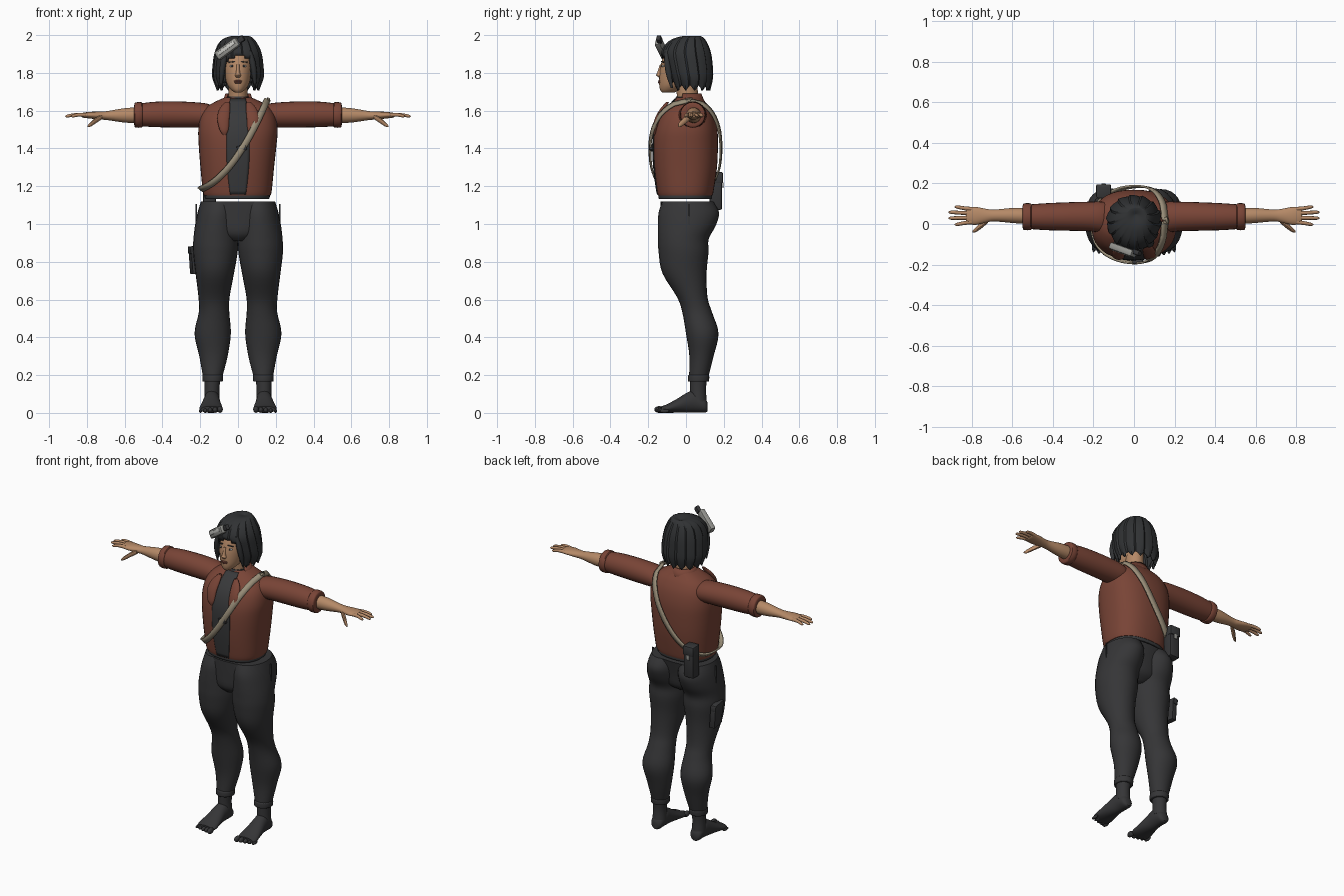
import bpy, bmesh, math
from mathutils import Vector, Matrix, Euler

if "Cube" in bpy.data.objects:
    bpy.data.objects.remove(bpy.data.objects["Cube"])


def material(name, r, g, b):
    m = bpy.data.materials.new(name)
    m.use_nodes = True
    m.diffuse_color = (r, g, b, 1)
    bsdf = next(n for n in m.node_tree.nodes if n.type == "BSDF_PRINCIPLED")
    bsdf.inputs["Base Color"].default_value = (r, g, b, 1)
    return m


SKIN = material("skin tan", .46, .25, .135)
JACKET = material("jacket rust", .19, .058, .037)
CLOTH = material("trouser charcoal", .036, .036, .038)
HAIR = material("hair black", .030, .032, .034)
SHIRT = material("shirt grey", .040, .041, .043)
STRAP = material("strap khaki", .32, .27, .19)
METAL = material("goggle grey", .30, .30, .28)
LIPS = material("lip brown", .20, .07, .05)
WHITE = material("eye white", .6, .6, .57)


def make(name, bm, mat, mirror=False, angle=40, thick=0):
    """Turn a bmesh in world coordinates into a finished object."""
    bmesh.ops.recalc_face_normals(bm, faces=bm.faces)
    mesh = bpy.data.meshes.new(name)
    bm.to_mesh(mesh)
    bm.free()
    mesh.materials.append(mat)
    ob = bpy.data.objects.new(name, mesh)
    bpy.context.collection.objects.link(ob)
    bpy.ops.object.select_all(action="DESELECT")
    ob.select_set(True)
    bpy.context.view_layer.objects.active = ob
    bpy.ops.object.shade_smooth_by_angle(angle=math.radians(angle))
    if thick:
        ob.modifiers.new("thickness", "SOLIDIFY").thickness = thick
    if mirror:
        ob.modifiers.new("mirror", "MIRROR").use_mirror_merge = False
    return ob


def smooth(rings, k=4):
    """Catmull-Rom interpolation between cross-sections."""
    out = []
    for i in range(len(rings) - 1):
        q = [rings[max(0, min(len(rings) - 1, i + d))] for d in (-1, 0, 1, 2)]
        for s in range(k):
            t = s / k
            out.append([.5 * (2 * b + (c - a) * t + (2 * a - 5 * b + 4 * c - d) * t * t
                              + (3 * b - a - 3 * c + d) * t ** 3) for a, b, c, d in zip(*q)])
    return out + [list(rings[-1])]


def power(v, p):
    return math.copysign(abs(v) ** (2 / p), v)


def grid(rows, closed=False):
    bm = bmesh.new()
    vs = [[bm.verts.new(p) for p in row] for row in rows]
    for a, b in zip(vs, vs[1:]):
        n = len(a)
        for j in range(n if closed else n - 1):
            bm.faces.new((a[j], a[(j + 1) % n], b[(j + 1) % n], b[j]))
    return bm, vs


def loft(name, mat, axis, rings, mirror=False, n=24, p=2, k=4, angle=40):
    """Skin ellipses (position, centre a, centre b, radius a, radius b) along an axis."""
    rows = []
    for t, a, b, ra, rb in smooth(rings, k):
        row = []
        for j in range(n):
            w = math.tau * j / n
            u, v = a + ra * power(math.cos(w), p), b + rb * power(math.sin(w), p)
            row.append({"x": (t, u, v), "y": (u, t, v), "z": (u, v, t)}[axis])
        rows.append(row)
    bm, vs = grid(rows, True)
    bm.faces.new(vs[0])
    bm.faces.new(vs[-1])
    return make(name, bm, mat, mirror, angle)


def box(name, mat, loc, size, rot=(0, 0, 0), bevel=.006, mirror=False):
    bm = bmesh.new()
    bmesh.ops.create_cube(bm, size=1)
    bmesh.ops.scale(bm, vec=size, verts=bm.verts)
    if bevel:
        bmesh.ops.bevel(bm, geom=bm.edges[:], offset=bevel, segments=2, affect="EDGES", profile=.5)
    bm.transform(Matrix.Translation(loc) @ Euler(rot).to_matrix().to_4x4())
    return make(name, bm, mat, mirror)


def ball(name, mat, loc, size, mirror=False):
    bm = bmesh.new()
    bmesh.ops.create_uvsphere(bm, u_segments=14, v_segments=8, radius=1)
    bm.transform(Matrix.Translation(loc) @ Matrix.Diagonal((*size, 1)))
    return make(name, bm, mat, mirror, 80)


# Trousers: two full legs joined by a pelvis
loft("trouser_leg", CLOTH, "z", [
    (1.12, .098, .01, .098, .135), (1.06, .107, .015, .107, .16), (.99, .114, .004, .114, .153),
    (.92, .118, -.014, .118, .134), (.85, .12, -.013, .118, .132), (.74, .123, -.008, .102, .117),
    (.61, .127, .034, .082, .080), (.53, .127, .060, .081, .079), (.42, .134, .086, .096, .086),
    (.3, .13, .082, .075, .064), (.19, .134, .067, .051, .051)], True)
loft("trouser_pelvis", CLOTH, "z", [(.91, 0, -.02, .05, .08), (.95, 0, -.012, .13, .12),
     (1.03, 0, -.005, .19, .13), (1.12, 0, .005, .192, .14)], p=2.4)
loft("trouser_cuff", CLOTH, "z", [(.165, .134, .066, .05, .052), (.17, .134, .066, .054, .056),
     (.195, .134, .067, .055, .056), (.202, .134, .067, .05, .05)], True)
box("pocket_slit", HAIR, (.222, .015, 1.03), (.008, .006, .15), bevel=0, mirror=True)

# Feet with toes
loft("ankle", CLOTH, "z", [(.06, .138, .066, .042, .044), (.12, .138, .064, .039, .042),
     (.18, .136, .066, .043, .044)], True)
loft("foot", CLOTH, "y", [(.115, .138, .03, .018, .022), (.10, .138, .04, .036, .038),
     (.05, .138, .06, .042, .058), (.01, .14, .055, .045, .054), (-.05, .142, .037, .055, .036),
     (-.1, .143, .023, .062, .023), (-.13, .143, .018, .055, .017)], True)
for i in range(5):
    r = .018 - .002 * i
    ball(f"toe_{i + 1}", CLOTH, (.095 + .026 * i, -.142 + .007 * i, r), (r * .85, .026, r), True)

# Jacket body, sampled again below for everything that lies on it
TORSO = [(1.15, -.004, -.004, .176, .144), (1.18, -.004, -.004, .183, .151),
         (1.3, -.004, -.003, .195, .167), (1.42, -.002, -.003, .206, .172),
         (1.5, 0, 0, .21, .166), (1.57, 0, .005, .198, .145), (1.62, 0, .012, .165, .112),
         (1.65, 0, .015, .115, .083), (1.67, 0, .015, .07, .066)]
SECTIONS = smooth(TORSO)
loft("jacket_body", JACKET, "z", TORSO, n=40, p=2.4)


def surface_y(x, z, side):
    z = max(SECTIONS[0][0], min(SECTIONS[-1][0], z))
    a, b = next(s for s in zip(SECTIONS, SECTIONS[1:]) if z <= s[1][0])
    f = (z - a[0]) / (b[0] - a[0])
    _, cx, cy, rx, ry = [u + (v - u) * f for u, v in zip(a, b)]
    return cy + side * ry * max(0, 1 - abs((x - cx) / rx) ** 2.4) ** (1 / 2.4)


# Shirt showing in the open front, and its hem
panel = []
for i in range(25):
    z = 1.155 + .51 * i / 24
    half = .042 + .02 * math.sin(math.pi * i / 24)
    panel.append([(half * s / 4, surface_y(half * s / 4, z, -1) - .004, z) for s in range(-4, 5)])
make("shirt_front", grid(panel)[0], SHIRT, thick=.004)
loft("shirt_hem", SHIRT, "z", [(1.132, -.004, -.004, .168, .138), (1.14, -.004, -.004, .172, .142),
     (1.165, -.004, -.004, .172, .142)], p=2.4, n=40)
loft("shirt_collar", SHIRT, "z", [(1.63, 0, .0, .062, .07), (1.675, 0, .008, .056, .06)])

# Collar and lapels
collar = [[(.078 * r * math.sin(w), .015 + .078 * r * math.cos(w), z)
           for w in [math.radians(-120 + 10 * i) for i in range(25)]]
          for z, r in ((1.635, 1.2), (1.66, 1), (1.69, .85))]
make("jacket_collar", grid(collar)[0], JACKET, thick=.008)
loft("lapel", JACKET, "z", [(1.47, .07, -.165, .008, .006), (1.5, .074, -.165, .024, .012),
     (1.56, .078, -.150, .032, .014), (1.61, .07, -.122, .028, .014),
     (1.645, .056, -.098, .012, .007)], True)

# Sleeves and cuffs
loft("sleeve", JACKET, "x", [(.11, .03, 1.565, .07, .05), (.16, .034, 1.573, .076, .063),
     (.22, .037, 1.577, .073, .067), (.33, .037, 1.58, .070, .069), (.44, .036, 1.58, .066, .067),
     (.52, .036, 1.578, .060, .060)], True)
loft("sleeve_cuff", JACKET, "x", [(.505, .036, 1.578, .058, .058), (.51, .036, 1.578, .066, .067),
     (.54, .036, 1.577, .066, .067), (.548, .036, 1.577, .060, .060),
     (.55, .036, 1.577, .045, .045)], True, k=2)

# Forearms, hands and fingers
loft("forearm_and_palm", SKIN, "x", [(.52, .04, 1.576, .04, .042), (.6, .042, 1.575, .037, .038),
     (.69, .042, 1.574, .029, .024), (.73, .041, 1.574, .034, .021), (.78, .04, 1.576, .044, .018),
     (.82, .042, 1.576, .042, .013), (.828, .042, 1.576, .036, .008)], True)
for name, y0, y1, tip in (("index", .010, -.002, .885), ("middle", .031, .029, .915),
                          ("ring", .053, .058, .915), ("little", .073, .084, .885)):
    loft(name + "_finger", SKIN, "x", [(.80, y0, 1.577, .011, .011),
         ((.8 + tip) / 2, (y0 + y1) / 2, 1.578, .0095, .010), (tip - .012, y1, 1.572, .008, .008),
         (tip, y1, 1.57, .002, .002)], True, n=10)
loft("thumb", SKIN, "x", [(.72, .018, 1.568, .012, .014), (.75, -.004, 1.55, .016, .016),
     (.78, -.028, 1.528, .012, .013), (.797, -.038, 1.517, .003, .004)], True, n=10)

# Head and neck
loft("neck", SKIN, "z", [(1.62, 0, .015, .058, .06), (1.68, 0, .008, .05, .056),
     (1.77, 0, 0, .052, .06)])
loft("head", SKIN, "z", [(1.695, 0, -.095, .016, .03), (1.71, 0, -.085, .036, .052),
     (1.74, 0, -.062, .058, .08), (1.79, 0, -.045, .071, .096), (1.84, 0, -.034, .076, .1),
     (1.9, 0, -.014, .076, .1), (1.95, 0, 0, .05, .07)], n=28)
loft("nose", SKIN, "z", [(1.845, 0, -.13, .007, .008), (1.80, 0, -.139, .011, .014),
     (1.788, 0, -.142, .016, .016), (1.776, 0, -.138, .01, .006)], n=12)
ball("upper_lip", LIPS, (0, -.139, 1.757), (.023, .009, .005))
ball("lower_lip", LIPS, (0, -.139, 1.749), (.02, .01, .006))
ball("eye", WHITE, (.032, -.122, 1.836), (.014, .007, .006), True)
ball("iris", HAIR, (.031, -.127, 1.836), (.006, .004, .006), True)
box("eyebrow", HAIR, (.034, -.124, 1.858), (.034, .008, .006), (0, .12, .3), .002, True)

# Bob haircut: a shell of overlapping locks opened for the face
rows = []
profile = smooth([(1.985, .01, .045, .004, .004), (1.994, .01, .03, .05, .05),
                  (1.968, 0, .008, .092, .098), (1.91, 0, .0, .121, .13),
                  (1.84, 0, .010, .132, .13), (1.77, 0, .02, .134, .122),
                  (1.705, 0, .022, .115, .106)])
for i, (z, cx, cy, rx, ry) in enumerate(profile):
    down, row = i / (len(profile) - 1), []
    for j in range(84):
        w, lock = math.tau * j / 84, (j % 6) / 6
        m = 1 + .07 * (lock - .5) * min(1, down * 3)
        drop = .03 * abs(2 * lock - 1) * max(0, down - .75) * 4
        row.append((cx + rx * m * math.cos(w), cy + ry * m * math.sin(w), z + drop))
    rows.append(row)
bm, vs = grid(rows, True)
bm.faces.new(vs[0])


def over_face(face):
    c = face.calc_center_median()
    return c.y < -.03 and abs(c.x) < .072 and c.z < 1.89 - 6 * (c.x - .01) ** 2


bmesh.ops.delete(bm, geom=[f for f in bm.faces if over_face(f)], context="FACES")
make("hair", bm, HAIR, angle=18, thick=.012)
loft("side_lock", HAIR, "z", [(1.72, .09, -.075, .004, .006), (1.79, .086, -.09, .014, .016),
     (1.86, .076, -.1, .016, .016), (1.92, .06, -.1, .01, .012)], True, n=10)

# Goggles pushed up on the hair
tilt = (0, -.6, -.35)
turn = Matrix.Translation((-.055, -.128, 1.928)) @ Euler(tilt).to_matrix().to_4x4()
box("goggle_frame", METAL, turn.translation, (.145, .035, .05), tilt, .01)
box("goggle_lens", WHITE, turn @ Vector((0, -.017, .004)), (.11, .006, .018), tilt, .002)
box("goggle_side", CLOTH, turn @ Vector((.085, .012, 0)), (.04, .025, .032), tilt, .006)

# Shoulder strap running around the body
ribbon = []
for i in range(73):
    w = math.tau * i / 72
    x = -.018 + .17 * math.cos(w)
    z = 1.4 + (x - .02) + 2.91 * (x - .02) * (x + .18)
    c = Vector((x, surface_y(x, z, -1 if i < 36 else 1), z))
    out = (c - Vector((0, 0, 1.42))).normalized()
    ribbon.append((c + out * .012, out))
rows = []
for i, (c, out) in enumerate(ribbon[:-1]):
    along = ribbon[i + 1][0] - ribbon[i - 1 if i else -2][0]
    side = along.cross(out).normalized() * .017
    rows.append([c - side, c, c + side])
make("shoulder_strap", grid(rows + rows[:1])[0], STRAP, thick=.01)
box("strap_buckle", CLOTH, (.02, -.186, 1.402), (.052, .018, .03), (0, -.2, 0), .004)

# Belt pouch and thigh pocket on the right side
box("belt_pouch", CLOTH, (-.15, .158, 1.175), (.068, .065, .2), bevel=.008)
box("pouch_flap", SHIRT, (-.15, .163, 1.245), (.074, .066, .06), bevel=.008)
box("pouch_clasp", METAL, (-.15, .196, 1.205), (.022, .006, .03), bevel=.002)
box("thigh_pocket", CLOTH, (-.234, .03, .805), (.035, .1, .14), (0, -.06, .15))
box("thigh_pocket_flap", SHIRT, (-.241, .03, .862), (.034, .106, .04), (0, -.06, .15))
